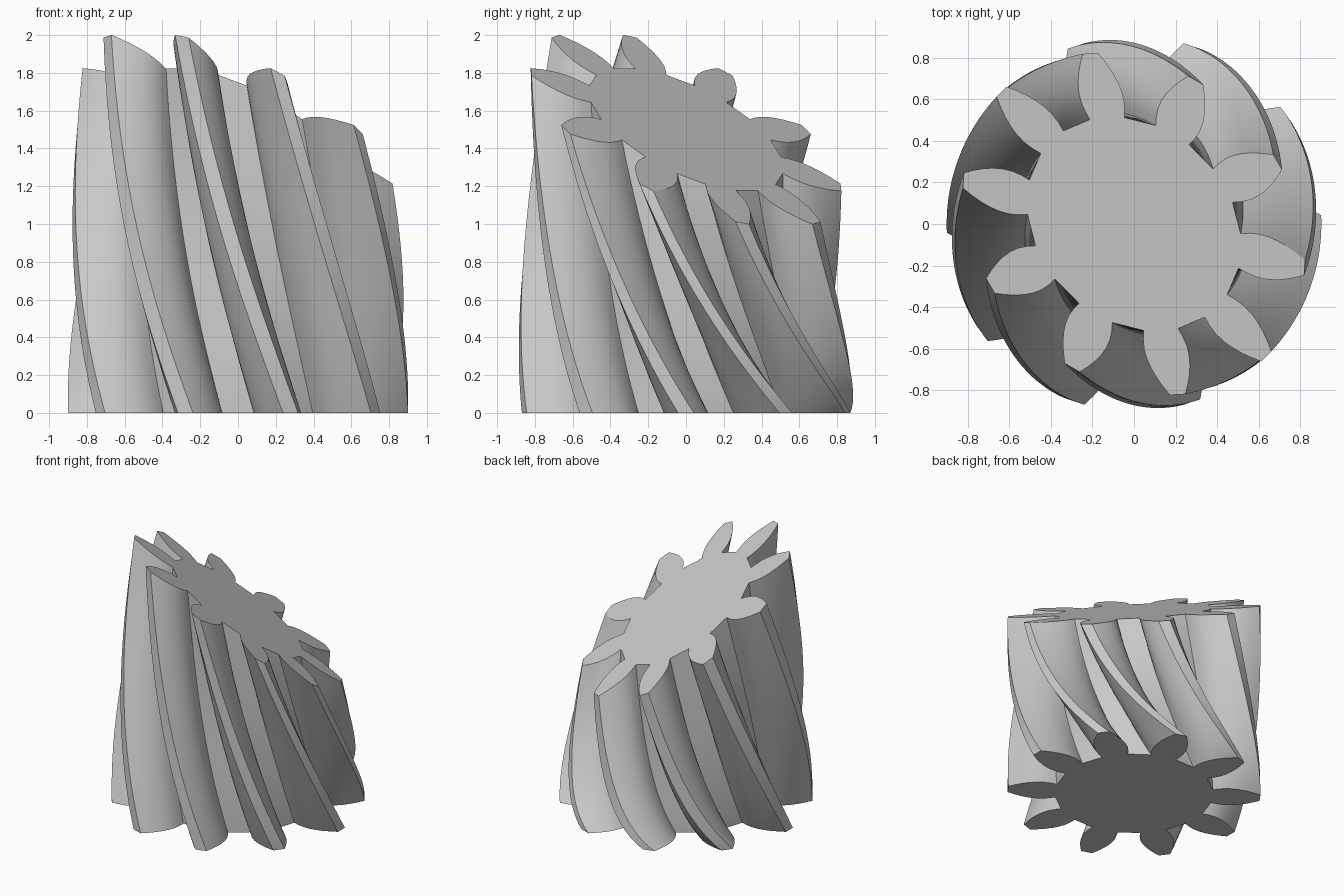
import bpy, bmesh, math
from mathutils import Matrix, Vector

cube = bpy.data.objects.get("Cube")
if cube:
    bpy.data.objects.remove(cube, do_unlink=True)

TEETH = 10
SECTIONS = 48
HEIGHT = 1.5                      # height of the tilted top at the axis
TWIST = math.radians(-45)
TILT = math.atan(math.sqrt(0.5))  # lean of the top face

# Half a tooth, from root to tip: (radial distance, half width)
FLANK = [(0.557, 0.094), (0.60, 0.108), (0.65, 0.117), (0.70, 0.116),
         (0.75, 0.107), (0.80, 0.091), (0.85, 0.069), (0.90, 0.042)]


def gear_profile():
    tooth = [(r, -w) for r, w in FLANK] + [(r, w) for r, w in reversed(FLANK)]
    points = []
    for i in range(TEETH):
        turn = Matrix.Rotation(math.tau * i / TEETH, 3, 'Z')
        points += [turn @ Vector((r, w, 0)) for r, w in tooth]
    return points


def section_matrix(t):
    # The section leans about its own x axis, then the whole turns;
    # the lean runs slightly ahead of the turn and the rise slightly behind
    ease = t * (1 - t)
    return (Matrix.Translation((0, 0, HEIGHT * (t - 0.25 * ease)))
            @ Matrix.Rotation(TWIST * t, 4, 'Z')
            @ Matrix.Rotation(-TILT * (t + 0.35 * ease), 4, 'X'))


# Plain grey material
grey = bpy.data.materials.new("plain_grey")
grey.use_nodes = True
colour = (0.59, 0.59, 0.59, 1)
grey.diffuse_color = colour
grey.node_tree.nodes["Principled BSDF"].inputs["Base Color"].default_value = colour

# Twisted gear body, lofted from the flat base to the leaning top
bm = bmesh.new()
profile = gear_profile()
rings = []
for s in range(SECTIONS + 1):
    place = section_matrix(s / SECTIONS)
    rings.append([bm.verts.new(place @ p) for p in profile])

count = len(profile)
for low, high in zip(rings, rings[1:]):
    for i in range(count):
        j = (i + 1) % count
        bm.faces.new((low[i], low[j], high[j], high[i]))
bm.faces.new(reversed(rings[0]))
bm.faces.new(rings[-1])
bmesh.ops.recalc_face_normals(bm, faces=bm.faces)

mesh = bpy.data.meshes.new("twisted_gear")
bm.to_mesh(mesh)
bm.free()
mesh.materials.append(grey)
gear = bpy.data.objects.new("twisted_gear", mesh)
bpy.context.collection.objects.link(gear)

# Smooth flanks, crisp corners
bpy.ops.object.select_all(action='DESELECT')
gear.select_set(True)
bpy.context.view_layer.objects.active = gear
bpy.ops.object.shade_smooth_by_angle(angle=math.radians(30))
